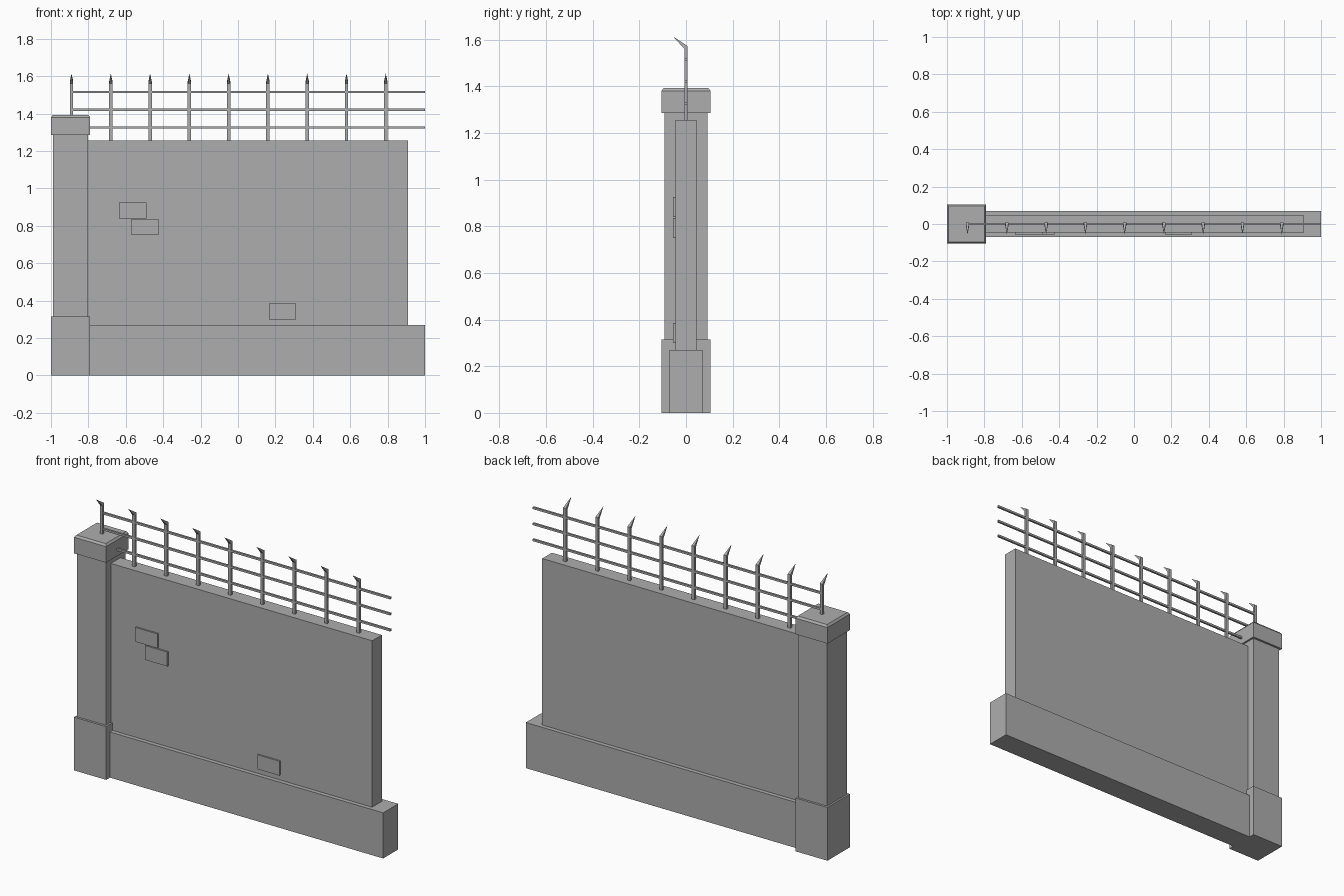
import bpy
import bmesh

if "Cube" in bpy.data.objects:
    bpy.data.objects.remove(bpy.data.objects["Cube"], do_unlink=True)

GREY = 0.42
stone = bpy.data.materials.new("plain_grey")
stone.use_nodes = True
stone.diffuse_color = (GREY, GREY, GREY, 1)
stone.node_tree.nodes["Principled BSDF"].inputs["Base Color"].default_value = (GREY, GREY, GREY, 1)


def finish(name, bm):
    bmesh.ops.recalc_face_normals(bm, faces=bm.faces)
    mesh = bpy.data.meshes.new(name)
    bm.to_mesh(mesh)
    bm.free()
    mesh.materials.append(stone)
    obj = bpy.data.objects.new(name, mesh)
    bpy.context.collection.objects.link(obj)
    return obj


def add_box(bm, x, y, z):
    """Box from (low, high) ranges; returns its vertices."""
    verts = bmesh.ops.create_cube(bm, size=1)["verts"]
    for v in verts:
        v.co = [lo + (c + 0.5) * (hi - lo) for c, (lo, hi) in zip(v.co, (x, y, z))]
    return verts


def box(name, x, y, z):
    bm = bmesh.new()
    add_box(bm, x, y, z)
    return finish(name, bm)


# Wall and plinth
box("wall_plinth", (-0.85, 1.0), (-0.07, 0.07), (0, 0.27))
box("wall_panel", (-0.85, 0.91), (-0.045, 0.045), (0.27, 1.255))

# Pillar
PX = -0.895
box("pillar_base", (PX - 0.105, PX + 0.105), (-0.105, 0.105), (0, 0.315))
box("pillar_shaft", (PX - 0.094, PX + 0.094), (-0.092, 0.092), (0.315, 1.285))

# Pillar cap with a sloped top edge
bm = bmesh.new()
add_box(bm, (PX - 0.105, PX + 0.105), (-0.105, 0.105), (1.285, 1.38))
top = [f for f in bm.faces if f.calc_center_median().z > 1.37]
bmesh.ops.inset_region(bm, faces=top, thickness=0.013, depth=0.012)
finish("pillar_cap", bm)

# Raised bricks on the front
for i, (x, z) in enumerate([(-0.635, 0.84), (-0.57, 0.75), (0.165, 0.30)]):
    box(f"raised_brick_{i + 1}", (x, x + 0.145), (-0.055, -0.04), (z, z + 0.085))

# Fence rails
for name, z in (("lower", 1.325), ("middle", 1.42), ("upper", 1.515)):
    box(f"{name}_rail", (PX + 0.005, 1.0), (-0.006, 0.006), (z - 0.006, z + 0.006))

# Fence posts with spikes bent toward the front
for i in range(9):
    x = -0.89 + 0.21 * i
    bm = bmesh.new()
    verts = add_box(bm, (x - 0.009, x + 0.009), (-0.007, 0.007), (1.25, 1.56))
    upper = [v for v in verts if v.co.z > 1.5]
    for v in upper:
        if v.co.y > 0:
            v.co.z = 1.572
    tip = bm.verts.new((x, -0.056, 1.614))
    cap = next(f for f in bm.faces if all(v in upper for v in f.verts))
    edges = list(cap.edges)
    bm.faces.remove(cap)
    for e in edges:
        bm.faces.new((*e.verts, tip))
    finish(f"spiked_post_{i + 1}", bm)
